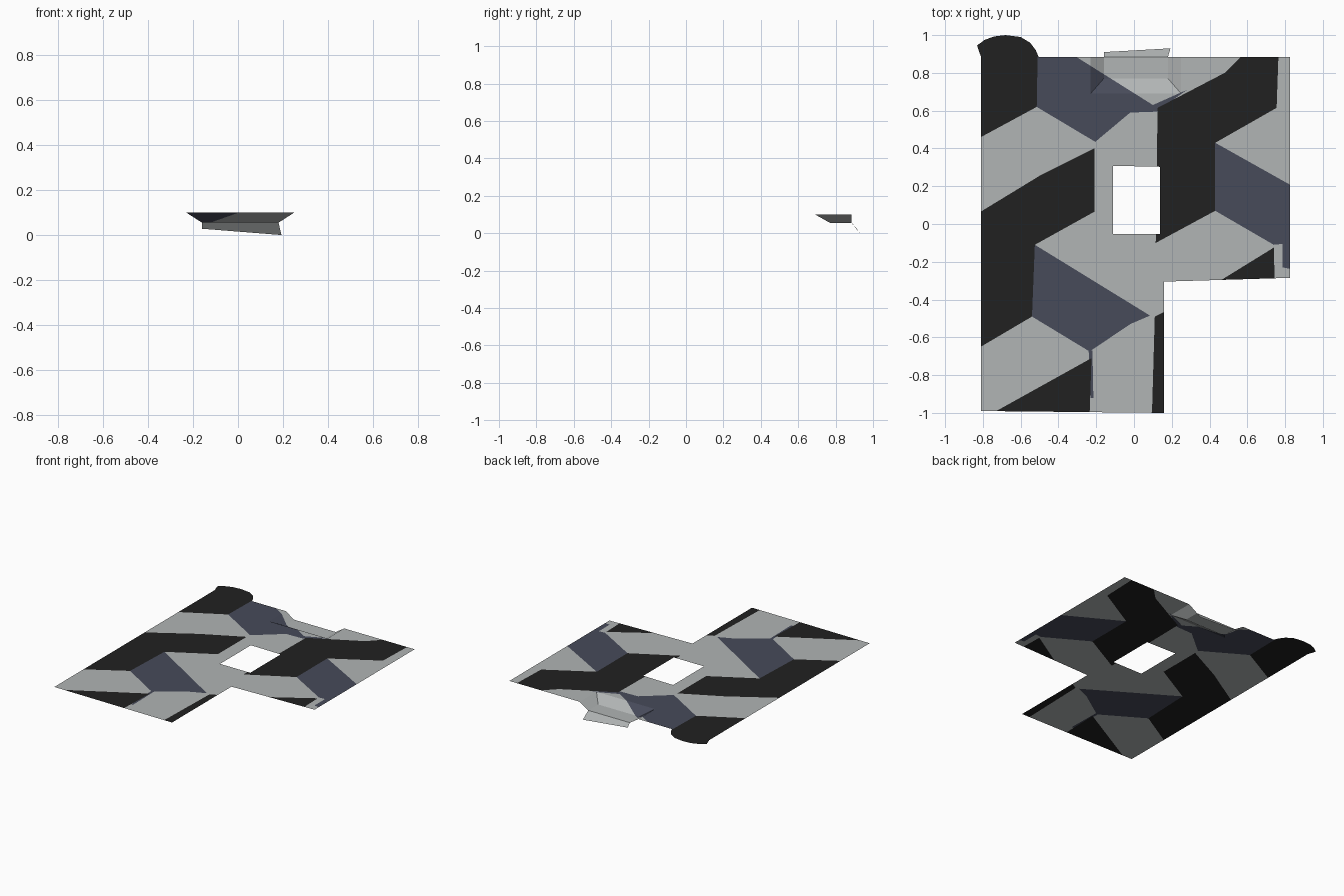
import bpy, bmesh
from mathutils import Vector

if "Cube" in bpy.data.objects:
    bpy.data.objects.remove(bpy.data.objects["Cube"])

TOP = 0.1      # height of the flat sheet
BACK = 0.885   # back edge of the sheet


def material(name, rgb):
    m = bpy.data.materials.new(name)
    m.diffuse_color = (*rgb, 1)
    m.use_nodes = True
    m.node_tree.nodes["Principled BSDF"].inputs["Base Color"].default_value = m.diffuse_color
    return m


MATS = [material("light_grey", (0.44, 0.46, 0.46)),
        material("slate_blue", (0.063, 0.07, 0.102)),
        material("black", (0.015, 0.015, 0.015))]


def inside(p, poly):
    hit = False
    for (x1, y1), (x2, y2) in zip(poly, poly[1:] + poly[:1]):
        if (y1 > p[1]) != (y2 > p[1]) and p[0] < x1 + (p[1] - y1) * (x2 - x1) / (y2 - y1):
            hit = not hit
    return hit


def finish(bm, name):
    me = bpy.data.meshes.new(name)
    bm.to_mesh(me)
    bm.free()
    for m in MATS:
        me.materials.append(m)
    ob = bpy.data.objects.new(name, me)
    bpy.context.collection.objects.link(ob)


def plate(name, points, mat):
    bm = bmesh.new()
    f = bm.faces.new([bm.verts.new(p) for p in points])
    f.normal_update()
    if f.normal.z < 0:
        f.normal_flip()
    f.material_index = mat
    finish(bm, name)


# Sheet outline and window
outline = [(-0.81, -0.99), (0.16, -1.0), (0.16, -0.305), (0.826, -0.285), (0.826, BACK), (-0.81, BACK)]
window = [(-0.11, -0.053), (0.137, -0.053), (0.137, 0.303), (-0.11, 0.308)]

# Tumbling-block pattern
black = [
    [(-0.82, 0.455), (-0.515, 0.62), (-0.51, 0.9), (-0.82, 0.9)],
    [(-0.82, 0.06), (-0.5, 0.255), (-0.21, 0.4), (-0.21, 0.065), (-0.525, -0.11),
     (-0.54, -0.49), (-0.82, -0.655)],
    [(-0.765, -1.01), (-0.225, -0.71), (-0.235, -1.01)],
    [(0.58, 0.9), (0.125, 0.61), (0.115, -0.1), (0.43, 0.07), (0.43, 0.43), (0.755, 0.615), (0.765, 0.9)],
    [(0.44, -0.31), (0.74, -0.125), (0.745, -0.31)],
    [(0.11, -0.49), (0.17, -0.46), (0.17, -1.01), (0.095, -1.01)],
]
black[3] = [(0.58, 0.9), (0.48, 0.8), (0.125, 0.615)] + black[3][2:]
blue = [
    [(-0.51, 0.9), (-0.33, 0.9), (0.1, 0.63), (0.28, 0.71), (0.12, 0.595), (-0.02, 0.59),
     (-0.205, 0.435), (-0.515, 0.62)],
    [(-0.525, -0.11), (0.085, -0.485), (-0.02, -0.53), (-0.235, -0.675), (-0.54, -0.49)],
    [(0.43, 0.43), (0.84, 0.2), (0.84, -0.1), (0.74, -0.11), (0.43, 0.07)],
    [(0.787, -0.1), (0.84, -0.1), (0.84, -0.24), (0.787, -0.23)],
    [(-0.24, -0.67), (-0.22, -0.67), (-0.215, -0.92), (-0.23, -0.92)],
]

# Dip at the back edge: top rim and floor
rim = [(-0.23, BACK), (-0.23, 0.69), (0.25, 0.69), (0.25, BACK)]
floor = [(-0.16, BACK), (-0.16, 0.77), (0.18, 0.77), (0.18, BACK)]


def dip(x, y):
    t = min((x + 0.23) / 0.07, (0.25 - x) / 0.07, (y - 0.69) / 0.08)
    return 0.045 * max(0, min(1, t))


# Cut one sheet along every pattern line, then colour and trim by region
bm = bmesh.new()
bm.faces.new([bm.verts.new((x, y, 0)) for x, y in ((-0.81, -1), (0.826, -1), (0.826, BACK), (-0.81, BACK))])
cuts = [(a, b) for poly in [outline, window] + black + blue for a, b in zip(poly, poly[1:] + poly[:1])]
for loop in (rim, floor):
    cuts += list(zip(loop, loop[1:]))
cuts += [(rim[1], floor[1]), (rim[2], floor[2])]
for a, b in cuts:
    bmesh.ops.bisect_plane(bm, geom=bm.verts[:] + bm.edges[:] + bm.faces[:], dist=1e-5,
                           plane_co=Vector((*a, 0)), plane_no=Vector((b[1] - a[1], a[0] - b[0], 0)))
drop = []
for f in bm.faces:
    c = f.calc_center_median()
    if not inside(c, outline) or inside(c, window):
        drop.append(f)
    elif any(inside(c, p) for p in black):
        f.material_index = 2
    elif any(inside(c, p) for p in blue):
        f.material_index = 1
bmesh.ops.delete(bm, geom=drop, context='FACES')
for v in bm.verts:
    v.co.z = TOP - dip(v.co.x, v.co.y)
bm.normal_update()
bmesh.ops.dissolve_limit(bm, angle_limit=0.01, verts=bm.verts[:], edges=bm.edges[:], delimit={'MATERIAL'})
finish(bm, "patterned_sheet")

# Rounded tab at the back left corner
tab = [(-0.81, BACK), (-0.831, 0.945), (-0.79, 0.975), (-0.74, 0.993), (-0.68, 1.0), (-0.6, 0.99),
       (-0.55, 0.96), (-0.52, 0.92), (-0.505, BACK)]
plate("rounded_tab", [(x, y, TOP) for x, y in tab], 2)

# Lip hanging from the floor of the dip
plate("hanging_lip", [(-0.16, BACK, 0.055), (0.18, BACK, 0.055), (0.193, 0.93, 0.0), (-0.16, 0.91, 0.028)], 0)
